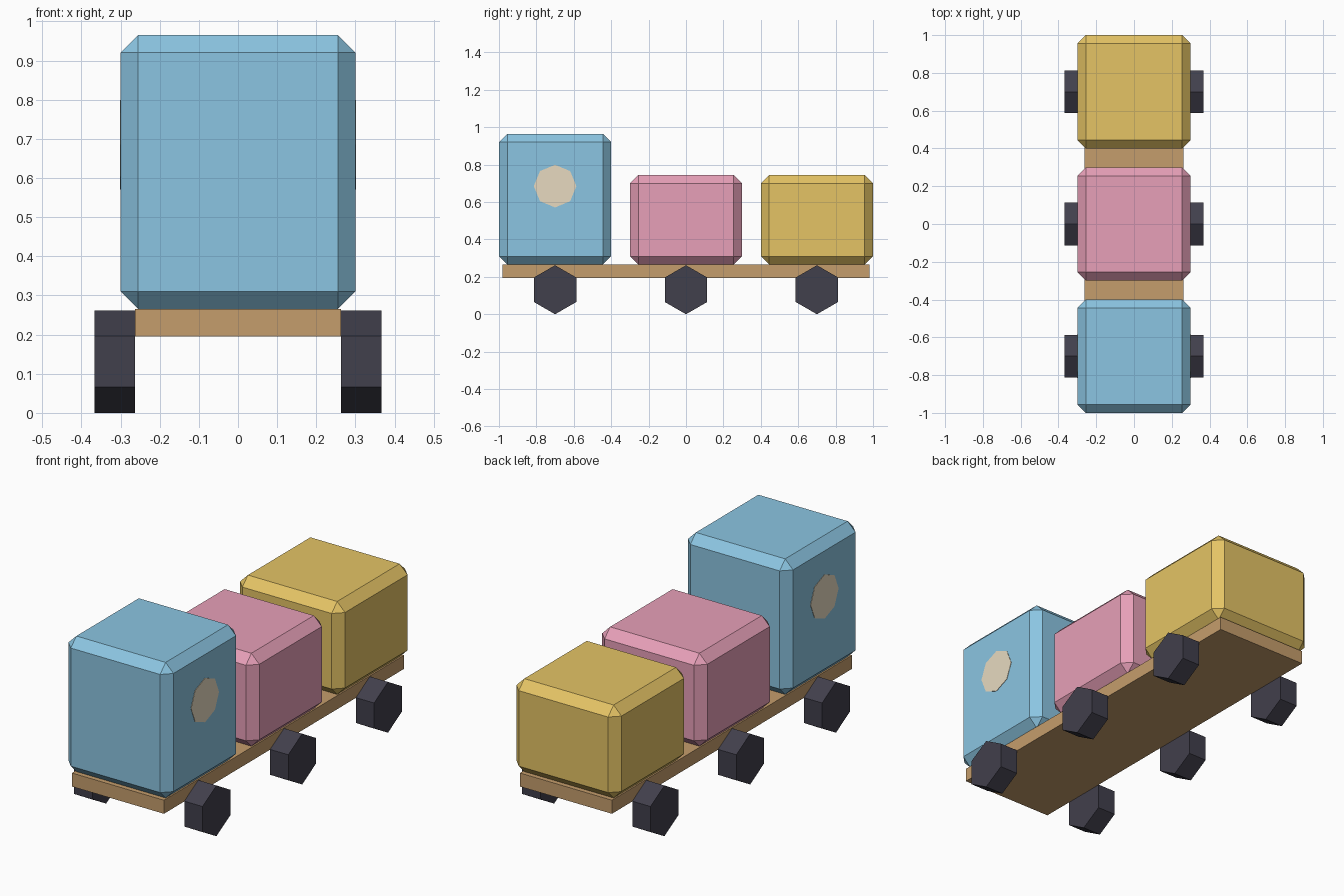
import bpy, bmesh
from math import pi
from mathutils import Matrix

if "Cube" in bpy.data.objects:
    bpy.data.objects.remove(bpy.data.objects["Cube"])


def material(name, rgb):
    m = bpy.data.materials.new(name)
    m.diffuse_color = (*rgb, 1)
    m.use_nodes = True
    m.node_tree.nodes["Principled BSDF"].inputs["Base Color"].default_value = m.diffuse_color
    return m


BLUE = material("blue_paint", (0.26, 0.56, 0.76))
PINK = material("pink_paint", (0.80, 0.35, 0.48))
YELLOW = material("yellow_paint", (0.78, 0.55, 0.13))
WOOD = material("wood", (0.56, 0.34, 0.15))
DARK = material("dark_rubber", (0.053, 0.05, 0.072))
CREAM = material("cream_glass", (0.80, 0.70, 0.53))


def finish(name, bm, loc, mat):
    me = bpy.data.meshes.new(name)
    bm.to_mesh(me)
    bm.free()
    me.materials.append(mat)
    ob = bpy.data.objects.new(name, me)
    ob.location = loc
    bpy.context.collection.objects.link(ob)
    return ob


def box(name, size, loc, mat, chamfer=0):
    bm = bmesh.new()
    bmesh.ops.create_cube(bm, size=1, matrix=Matrix.Diagonal((*size, 1)))
    ob = finish(name, bm, loc, mat)
    if chamfer:
        mod = ob.modifiers.new("chamfer", "BEVEL")
        mod.width = chamfer
        mod.segments = 1
        mod.limit_method = "NONE"
    return ob


def disc(name, sides, radius, depth, loc, mat):
    # Prism lying along x, with one corner pointing straight up
    bm = bmesh.new()
    bmesh.ops.create_cone(bm, cap_ends=True, segments=sides, radius1=radius,
                          radius2=radius, depth=depth)
    v = max(bm.verts, key=lambda p: p.co.y).co
    spin = Matrix.Rotation(v.xy.angle_signed((0, 1)) * -1, 4, "Z")
    turn = Matrix.Rotation(pi / 2, 4, "Y") @ Matrix.Rotation(pi / 2, 4, "Z")
    bmesh.ops.transform(bm, matrix=turn @ spin, verts=bm.verts)
    return finish(name, bm, loc, mat)


# Chassis board
box("chassis", (0.526, 1.96, 0.07), (0, 0, 0.23), WOOD)

# Chamfered blocks: tall cab in front, two cargo blocks behind
box("cab", (0.6, 0.6, 0.7), (0, -0.7, 0.615), BLUE, 0.045)
box("middle_block", (0.6, 0.6, 0.48), (0, 0, 0.505), PINK, 0.045)
box("rear_block", (0.6, 0.6, 0.48), (0, 0.7, 0.505), YELLOW, 0.045)

for side, s in (("left", -1), ("right", 1)):
    # Octagonal cab windows
    disc(f"window_{side}", 8, 0.114, 0.01, (s * 0.297, -0.7, 0.685), CREAM)
    # Hexagonal wheels
    for row, y in (("front", -0.7), ("middle", 0), ("rear", 0.7)):
        disc(f"wheel_{row}_{side}", 6, 0.131, 0.104, (s * 0.315, y, 0.131), DARK)
